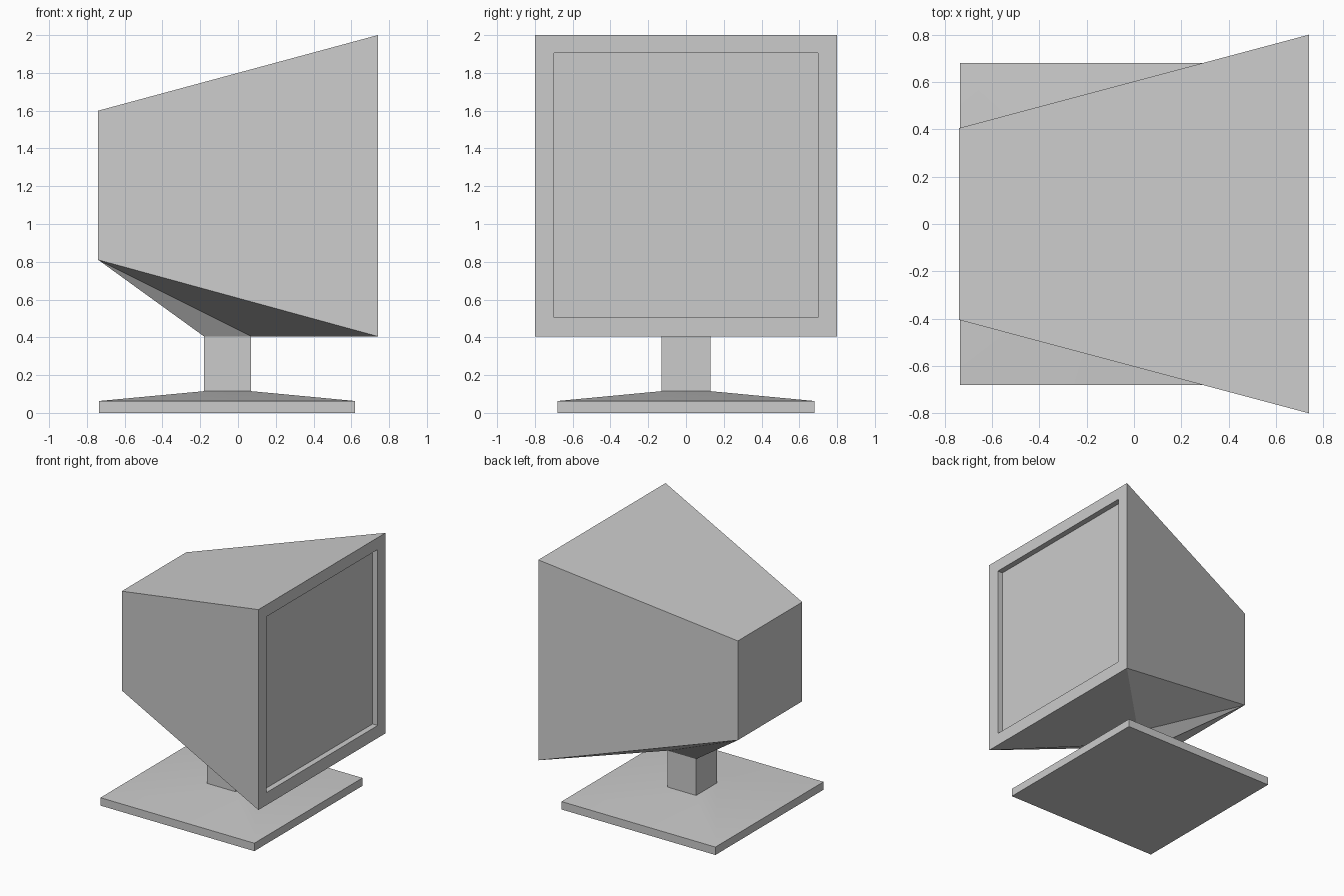
import bpy, bmesh, math

cube = bpy.data.objects.get("Cube")
if cube:
    bpy.data.objects.remove(cube, do_unlink=True)

grey = bpy.data.materials.new("light grey")
grey.use_nodes = True
colour = (0.6, 0.6, 0.6, 1)
grey.diffuse_color = colour
grey.node_tree.nodes["Principled BSDF"].inputs["Base Color"].default_value = colour

NECK_BACK, NECK_FRONT, NECK_Y = -0.18, 0.07, 0.13
NECK_TOP, NECK_BOTTOM = 0.405, 0.115


def ring_x(bm, x, y, z0, z1):
    """Upright rectangle across x, starting at the two bottom corners."""
    return [bm.verts.new(p) for p in ((x, -y, z0), (x, y, z0), (x, y, z1), (x, -y, z1))]


def ring_z(bm, x0, x1, y, z):
    """Level rectangle."""
    return [bm.verts.new(p) for p in ((x0, -y, z), (x1, -y, z), (x1, y, z), (x0, y, z))]


def loft(bm, rings, start=True, end=True):
    """Join successive rings with quads and cap the ends."""
    for a, b in zip(rings, rings[1:]):
        for i in range(4):
            j = (i + 1) % 4
            bm.faces.new((a[i], a[j], b[j], b[i]))
    if start:
        bm.faces.new(rings[0][::-1])
    if end:
        bm.faces.new(rings[-1])


def finish(bm, name):
    bmesh.ops.recalc_face_normals(bm, faces=bm.faces)
    mesh = bpy.data.meshes.new(name)
    bm.to_mesh(mesh)
    bm.free()
    mesh.materials.append(grey)
    obj = bpy.data.objects.new(name, mesh)
    bpy.context.collection.objects.link(obj)
    bpy.ops.object.select_all(action="DESELECT")
    obj.select_set(True)
    bpy.context.view_layer.objects.active = obj
    bpy.ops.object.shade_smooth_by_angle(angle=math.radians(20))


# Monitor housing: tapered box with a recessed screen
bm = bmesh.new()
back = ring_x(bm, -0.74, 0.405, 0.81, 1.6)
front = ring_x(bm, 0.74, 0.8, NECK_TOP, 2.0)
bezel = ring_x(bm, 0.74, 0.7, 0.505, 1.905)
screen = ring_x(bm, 0.695, 0.7, 0.505, 1.905)
loft(bm, [back, front, bezel, screen])

# Underside drawn down to the neck
bm.faces.remove(next(f for f in bm.faces if set(f.verts) == set(back[:2] + front[:2])))
neck = ring_z(bm, NECK_BACK, NECK_FRONT, NECK_Y, NECK_TOP)
rear_pair, front_pair = (neck[0], neck[3]), (neck[1], neck[2])
bm.faces.new((back[0], back[1], rear_pair[1], rear_pair[0]))
bm.faces.new((front[0], front[1], front_pair[1], front_pair[0]))
for side in range(2):
    bm.faces.new((back[side], front[side], front_pair[side]))
    bm.faces.new((back[side], front_pair[side], rear_pair[side]))
bm.faces.new(neck)
finish(bm, "monitor_housing")

# Square neck
bm = bmesh.new()
loft(bm, [ring_z(bm, NECK_BACK, NECK_FRONT, NECK_Y, z) for z in (NECK_BOTTOM, NECK_TOP)],
     start=False, end=False)
finish(bm, "neck")

# Flat base with a shallow sloped top
bm = bmesh.new()
loft(bm, [ring_z(bm, -0.735, 0.62, 0.68, 0),
          ring_z(bm, -0.735, 0.62, 0.68, 0.063),
          ring_z(bm, NECK_BACK, NECK_FRONT, NECK_Y, NECK_BOTTOM)])
finish(bm, "base")
